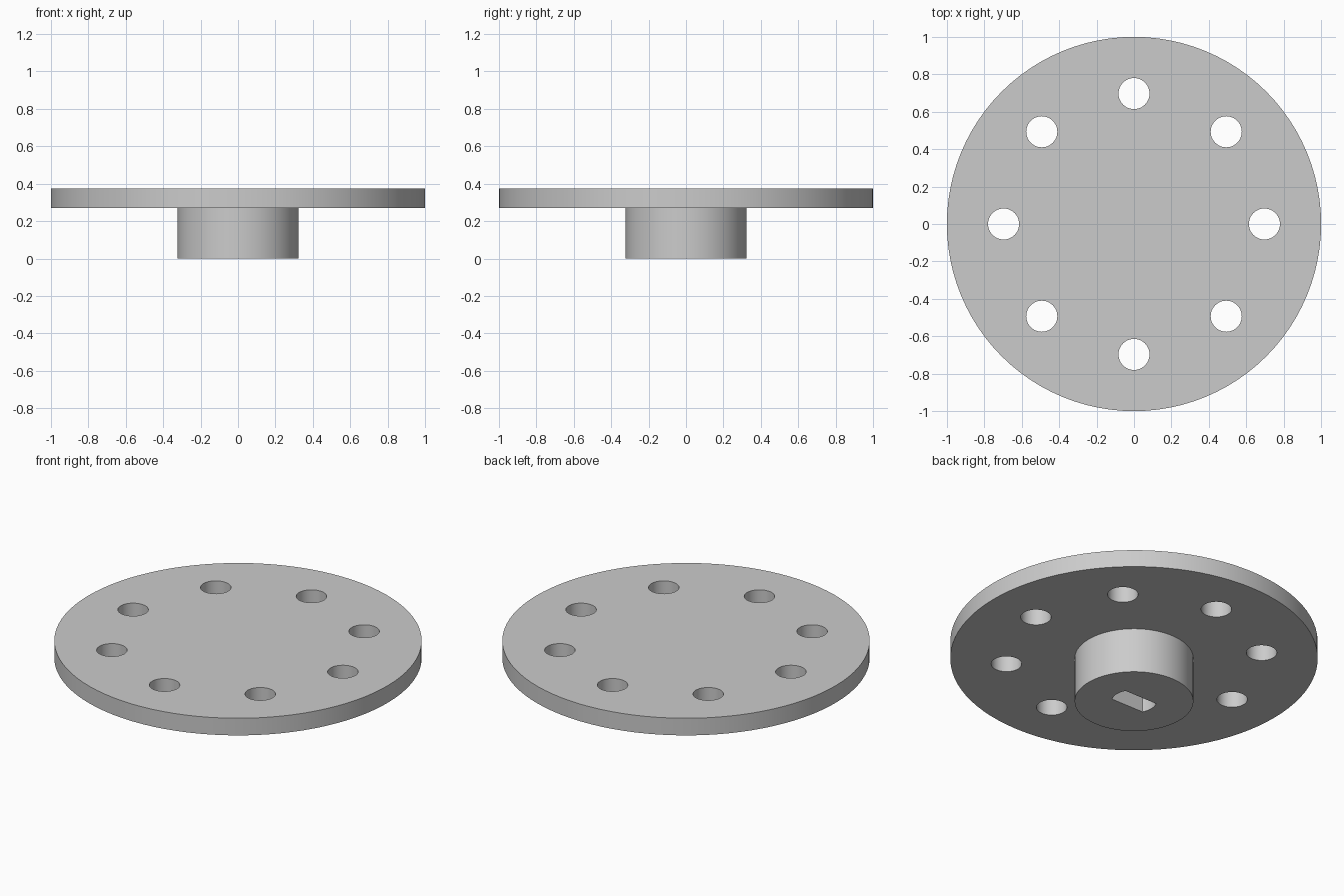
import bpy, bmesh, math

if "Cube" in bpy.data.objects:
    bpy.data.objects.remove(bpy.data.objects["Cube"])

PLATE_BOTTOM, PLATE_TOP = 0.27, 0.373
HUB_RADIUS = 0.323
HOLE_RADIUS, HOLE_CIRCLE, HOLE_COUNT = 0.083, 0.697, 8
SHAFT_RADIUS, SHAFT_FLAT = 0.123, 0.058

grey = bpy.data.materials.new("plain grey")
grey.use_nodes = True
colour = (0.6, 0.6, 0.6, 1)
grey.diffuse_color = colour
grey.node_tree.nodes["Principled BSDF"].inputs["Base Color"].default_value = colour


def circle(radius, sides, cx=0, cy=0):
    angles = [2 * math.pi * i / sides for i in range(sides)]
    return [(cx + radius * math.cos(a), cy + radius * math.sin(a)) for a in angles]


def prisms(name, outlines, bottom, top):
    """Extrude each closed outline from bottom to top, all in one object."""
    bm = bmesh.new()
    for outline in outlines:
        base = bm.faces.new([bm.verts.new((x, y, bottom)) for x, y in outline])
        result = bmesh.ops.extrude_face_region(bm, geom=[base], use_keep_orig=True)
        moved = [v for v in result["geom"] if isinstance(v, bmesh.types.BMVert)]
        bmesh.ops.translate(bm, verts=moved, vec=(0, 0, top - bottom))
    bmesh.ops.recalc_face_normals(bm, faces=bm.faces)
    mesh = bpy.data.meshes.new(name)
    bm.to_mesh(mesh)
    bm.free()
    mesh.materials.append(grey)
    obj = bpy.data.objects.new(name, mesh)
    bpy.context.collection.objects.link(obj)
    return obj


def select_only(obj):
    bpy.ops.object.select_all(action="DESELECT")
    obj.select_set(True)
    bpy.context.view_layer.objects.active = obj


def cut(obj, cutter):
    """Subtract the cutter, then discard it and shade the result."""
    cutter.hide_render = True
    mod = obj.modifiers.new("cut", "BOOLEAN")
    mod.operation, mod.solver, mod.object = "DIFFERENCE", "EXACT", cutter
    select_only(obj)
    bpy.ops.object.modifier_apply(modifier=mod.name)
    bpy.data.objects.remove(cutter)
    bpy.ops.object.shade_smooth_by_angle(angle=math.radians(30))


# Round plate with a ring of bolt holes
plate = prisms("plate", [circle(1, 96)], PLATE_BOTTOM, PLATE_TOP)
holes = []
for i in range(HOLE_COUNT):
    a = 2 * math.pi * i / HOLE_COUNT
    holes.append(circle(HOLE_RADIUS, 48, HOLE_CIRCLE * math.cos(a), HOLE_CIRCLE * math.sin(a)))
cut(plate, prisms("hole_cutter", holes, PLATE_BOTTOM - 0.1, PLATE_TOP + 0.1))

# Hub below the plate, with a blind shaft socket that has two flats
hub = prisms("hub", [circle(HUB_RADIUS, 96)], 0, PLATE_BOTTOM + 0.03)
half = math.asin(SHAFT_FLAT / SHAFT_RADIUS)
arc = [half * (i / 8 - 1) for i in range(17)]
socket = [(side * SHAFT_RADIUS * math.cos(a), side * SHAFT_RADIUS * math.sin(a))
          for side in (1, -1) for a in arc]
cut(hub, prisms("socket_cutter", [socket], -0.1, PLATE_BOTTOM))
